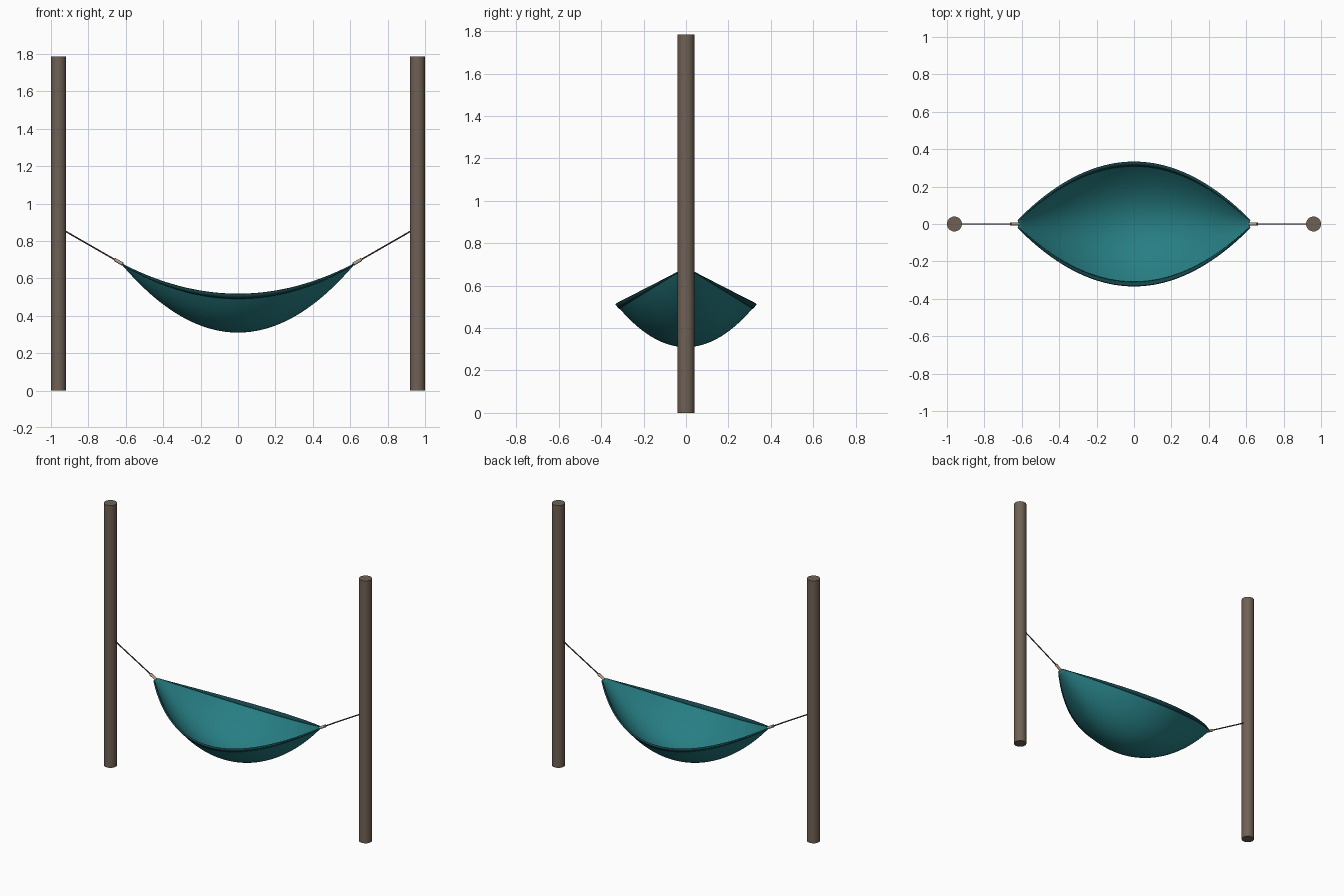
import bpy, bmesh
from mathutils import Vector

if "Cube" in bpy.data.objects:
    bpy.data.objects.remove(bpy.data.objects["Cube"])


def material(name, rgb):
    m = bpy.data.materials.new(name)
    m.diffuse_color = (*rgb, 1)
    m.use_nodes = True
    m.node_tree.nodes["Principled BSDF"].inputs["Base Color"].default_value = m.diffuse_color
    return m


WOOD = material("brown wood", (0.16, 0.12, 0.09))
TEAL = material("teal cloth", (0.02, 0.21, 0.23))
HEM = material("dark teal hem", (0.008, 0.06, 0.07))
ROPE = material("dark rope", (0.08, 0.065, 0.05))
TAN = material("tan whipping", (0.45, 0.36, 0.25))


def rod(name, a, b, radius, mat, sides=32):
    """Cylinder between two points."""
    a, b = Vector(a), Vector(b)
    bpy.ops.mesh.primitive_cylinder_add(vertices=sides, radius=radius,
                                        depth=(b - a).length, location=(a + b) / 2)
    ob = bpy.context.object
    ob.name = name
    ob.rotation_euler = (b - a).to_track_quat('Z', 'Y').to_euler()
    ob.data.materials.append(mat)
    bpy.ops.object.shade_smooth_by_angle()
    return ob


def cloth_point(u, v):
    """u runs end to end, v from rim to rim, both -1..1."""
    s = 1 - u * u
    width = 0.018 + 0.312 * s
    keel = 0.675 - 0.363 * s
    rim = 0.675 - 0.16 * s
    return (0.62 * u, width * v, keel + (rim - keel) * abs(v) ** 2)


def cloth_strip(name, v0, v1, rows, thickness, mat):
    cols = 72
    bm = bmesh.new()
    grid = [[bm.verts.new(cloth_point(-1 + 2 * i / cols, v0 + (v1 - v0) * j / rows))
             for j in range(rows + 1)] for i in range(cols + 1)]
    for i in range(cols):
        for j in range(rows):
            bm.faces.new((grid[i][j], grid[i + 1][j], grid[i + 1][j + 1], grid[i][j + 1]))
    me = bpy.data.meshes.new(name)
    bm.to_mesh(me)
    bm.free()
    me.materials.append(mat)
    ob = bpy.data.objects.new(name, me)
    bpy.context.collection.objects.link(ob)
    solid = ob.modifiers.new("thickness", 'SOLIDIFY')
    solid.thickness = thickness
    solid.offset = 0
    bpy.ops.object.select_all(action='DESELECT')
    ob.select_set(True)
    bpy.context.view_layer.objects.active = ob
    bpy.ops.object.shade_smooth_by_angle()


# Hammock cloth and its hems
cloth_strip("hammock_cloth", -0.99, 0.99, 36, 0.004, TEAL)
cloth_strip("front_hem", -1, -0.945, 2, 0.01, HEM)
cloth_strip("back_hem", 0.945, 1, 2, 0.01, HEM)

# Posts, ropes and rope whippings
for side, s in (("left", -1), ("right", 1)):
    rod(side + "_post", (0.96 * s, 0, 0), (0.96 * s, 0, 1.785), 0.04, WOOD)
    rod(side + "_rope", (0.925 * s, 0, 0.853), (0.615 * s, 0, 0.675), 0.004, ROPE, 10)
    rod(side + "_whipping", (0.66 * s, 0, 0.701), (0.615 * s, 0, 0.675), 0.009, TAN, 16)
